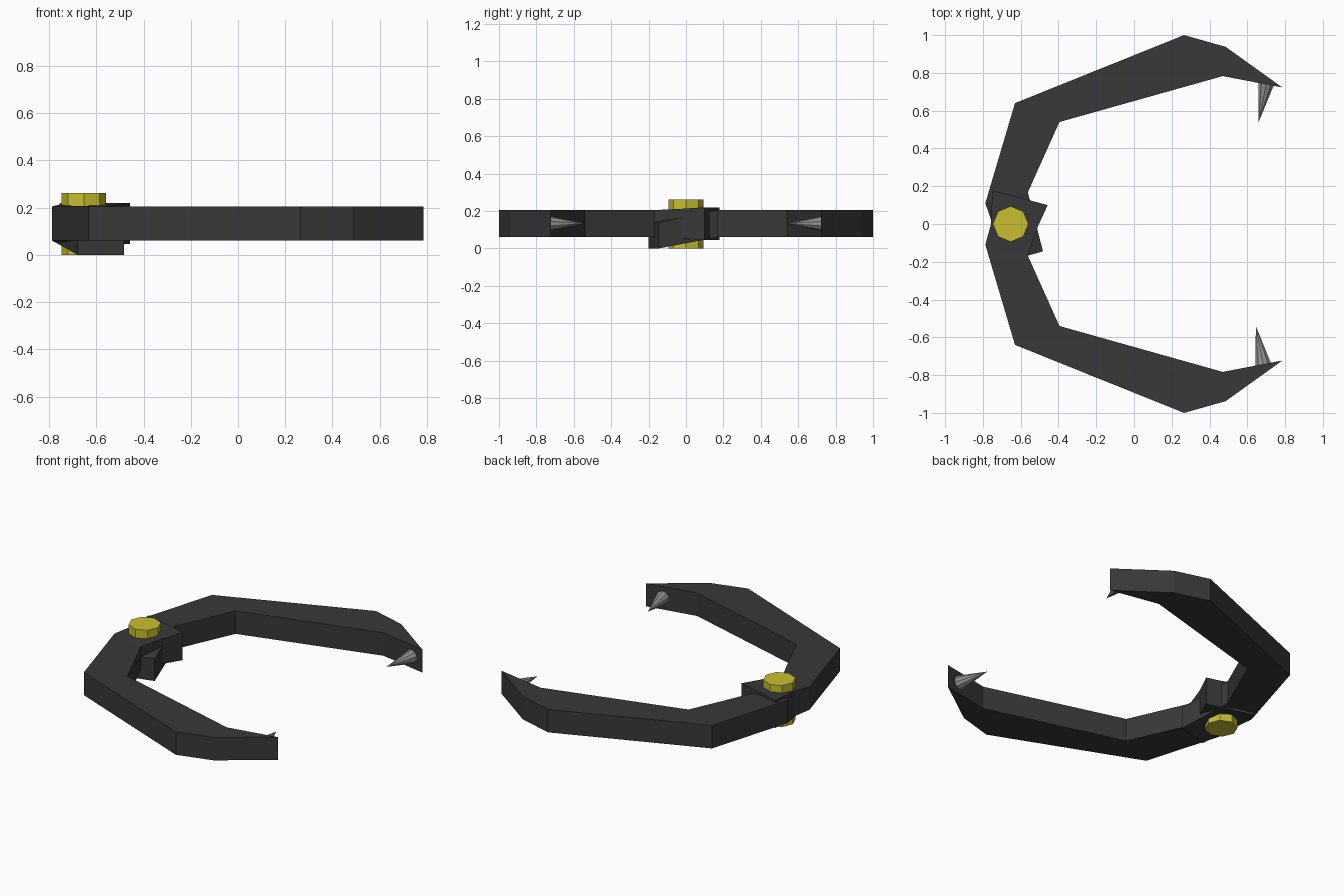
import bpy, bmesh
from mathutils import Vector

if "Cube" in bpy.data.objects:
    bpy.data.objects.remove(bpy.data.objects["Cube"])


def material(name, color):
    m = bpy.data.materials.new(name)
    m.diffuse_color = (*color, 1)
    m.use_nodes = True
    m.node_tree.nodes["Principled BSDF"].inputs["Base Color"].default_value = m.diffuse_color
    return m


DARK = material("dark_metal", (0.04, 0.04, 0.04))
STEEL = material("steel", (0.28, 0.28, 0.28))
YELLOW = material("yellow_paint", (0.58, 0.52, 0.03))


def finish(bm, name, mat):
    bmesh.ops.remove_doubles(bm, verts=bm.verts, dist=0.0005)
    bmesh.ops.recalc_face_normals(bm, faces=bm.faces)
    me = bpy.data.meshes.new(name)
    bm.to_mesh(me)
    bm.free()
    me.materials.append(mat)
    ob = bpy.data.objects.new(name, me)
    bpy.context.collection.objects.link(ob)


def loft(name, sections, mat):
    """Sections: outer xy, inner xy, then z pair (bottom, top)."""
    bm = bmesh.new()
    rings = []
    for (ox, oy), (ix, iy), (lo, hi) in sections:
        rings.append([bm.verts.new(p) for p in
                      ((ox, oy, lo), (ix, iy, lo), (ix, iy, hi), (ox, oy, hi))])
    for a, b in zip(rings, rings[1:]):
        for i in range(4):
            j = (i + 1) % 4
            bm.faces.new((a[i], a[j], b[j], b[i]))
    bm.faces.new(rings[0])
    bm.faces.new(rings[-1])
    finish(bm, name, mat)


def cone(name, base, tip, r1, r2, sides, mat):
    base, tip = Vector(base), Vector(tip)
    axis = tip - base
    bm = bmesh.new()
    bmesh.ops.create_cone(bm, cap_ends=True, segments=sides, radius1=r1,
                          radius2=r2, depth=axis.length)
    if abs(axis.x) + abs(axis.y) > 1e-6:
        bmesh.ops.rotate(bm, verts=bm.verts, cent=(0, 0, 0),
                         matrix=axis.to_track_quat('Z', 'Y').to_matrix())
    bmesh.ops.translate(bm, verts=bm.verts, vec=(base + tip) / 2)
    finish(bm, name, mat)


# Jaw profile shared by both arms, from hinge to pointed tip
Z = (0.06, 0.205)
JAW = [((-0.787, 0.11), (-0.562, 0.168)),
       ((-0.63, 0.64), (-0.395, 0.54)),
       ((0.265, 1.0), (0.47, 0.783)),
       ((0.485, 0.938), (0.47, 0.783)),
       ((0.785, 0.723), (0.785, 0.723))]

# Hinge tabs: each arm crosses over to the other side of the pivot
TABS = {
    "upper": (1, [((-0.68, -0.2), (-0.482, -0.145), (0.0, 0.14))]),
    "lower": (-1, [((-0.75, 0.178), (-0.457, 0.10), (0.045, 0.22)),
                   ((-0.757, 0.0), (-0.512, -0.02), (0.053, 0.212))]),
}
for side, (s, tab) in TABS.items():
    jaw = [((o[0], s * o[1]), (i[0], s * i[1]), Z) for o, i in JAW]
    loft(side + "_jaw", tab + jaw, DARK)

# Spikes on the inside of the tips
cone("upper_spike", (0.702, 0.755, 0.133), (0.66, 0.54, 0.133), 0.046, 0, 10, STEEL)
cone("lower_spike", (0.686, -0.755, 0.133), (0.645, -0.54, 0.133), 0.046, 0, 10, STEEL)

# Octagonal pivot bolt
cone("pivot_bolt", (-0.653, 0, 0), (-0.653, 0, 0.262), 0.094, 0.094, 8, YELLOW)
